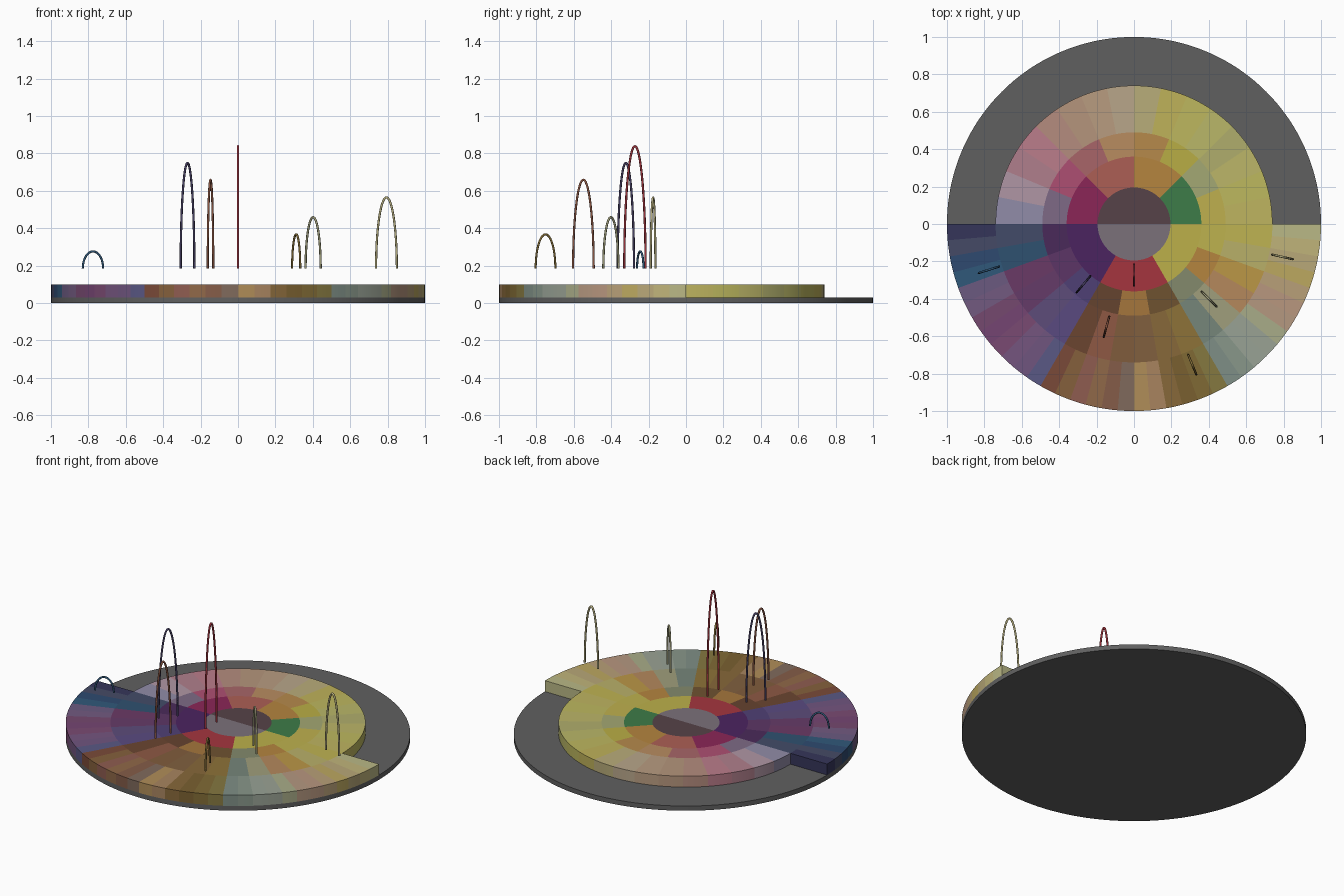
import bpy
from math import radians, cos, sin, pi, ceil

if "Cube" in bpy.data.objects:
    bpy.data.objects.remove(bpy.data.objects["Cube"])

BASE_TOP, TILE_TOP = 0.03, 0.10
R = [0.0, 0.195, 0.36, 0.49, 0.74, 1.0]
materials = {}


def material(hex_colour):
    if hex_colour not in materials:
        m = bpy.data.materials.new("colour_" + hex_colour)
        rgb = [int(hex_colour[i:i + 2], 16) / 255 for i in (0, 2, 4)]
        lin = [c / 12.92 if c <= 0.04045 else ((c + 0.055) / 1.055) ** 2.4 for c in rgb]
        m.diffuse_color = (*lin, 1)
        m.use_nodes = True
        m.node_tree.nodes["Principled BSDF"].inputs["Base Color"].default_value = m.diffuse_color
        materials[hex_colour] = m
    return materials[hex_colour]


def arc(r, a0, a1):
    n = max(3, ceil(abs(a1 - a0) / 1.25))
    return [(r * cos(radians(a0 + (a1 - a0) * i / n)),
             r * sin(radians(a0 + (a1 - a0) * i / n))) for i in range(n + 1)]


def prism(name, outline, z0, z1, colour):
    n = len(outline)
    verts = [(x, y, z) for z in (z0, z1) for x, y in outline]
    faces = [list(range(n))[::-1], list(range(n, 2 * n))]
    faces += [[i, (i + 1) % n, n + (i + 1) % n, n + i] for i in range(n)]
    mesh = bpy.data.meshes.new(name)
    mesh.from_pydata(verts, [], faces)
    mesh.shade_smooth()
    mesh.set_sharp_from_angle(angle=radians(30))
    mesh.materials.append(material(colour))
    obj = bpy.data.objects.new(name, mesh)
    bpy.context.collection.objects.link(obj)
    return obj


def tiles(name, ring, start, colours):
    """Equal tiles filling the half ring that begins at the start angle."""
    step = 180 / len(colours)
    for i, colour in enumerate(colours):
        a0, a1 = start + i * step, start + (i + 1) * step
        outline = arc(R[ring + 1], a0, a1)
        if R[ring] > 0:
            outline += arc(R[ring], a1, a0)
        prism(f"{name}_{i + 1}", outline, BASE_TOP, TILE_TOP, colour)


def arch(name, r, angle, top, colour):
    """Thin half-ellipse hoop standing in a radial plane."""
    tube, foot, half = 0.006, 0.185, 0.057
    curve = bpy.data.curves.new(name, 'CURVE')
    curve.dimensions = '3D'
    curve.bevel_depth = tube
    curve.bevel_resolution = 2
    curve.use_fill_caps = True
    n = 40
    spline = curve.splines.new('POLY')
    spline.points.add(n)
    a = radians(angle)
    for i, p in enumerate(spline.points):
        t = pi * i / n
        d = r + half * cos(t)
        p.co = (d * cos(a), d * sin(a), foot + (top - tube - foot) * sin(t), 1)
    curve.materials.append(material(colour))
    obj = bpy.data.objects.new(name, curve)
    bpy.context.collection.objects.link(obj)


# Round base plate
prism("base_plate", arc(1.0, 0, 360)[:-1], 0, BASE_TOP, "606060")

# Two half discs at the centre
tiles("centre_back", 0, 0, ["564248"])
tiles("centre_front", 0, 180, ["7b717a"])

# Back half: three rings, counterclockwise from +x
tiles("back_inner_tile", 1, 0, "3d7c48 b5853f ac5f55 8b2657".split())
tiles("back_middle_tile", 2, 0,
      "bfb04e a4a873 b9ae45 b68a4b b88c60 a86568 ae4f72 7e6a86".split())
tiles("back_outer_tile", 3, 0,
      "bfb560 bdb85f bcb668 b0ae6c bab768 bdb75f bfb25a b9ad7a "
      "b8a68a b89c80 b5957c b58c7e bb7d8b b07f8c b096a5 918ca8".split())

# Front half: four rings, counterclockwise from -x
tiles("front_inner_tile", 1, 180, "4b2360 a5353f bcb04a".split())
tiles("front_middle_tile", 2, 180,
      "4a2a5a 5c3566 4f4075 65432f a5763c 6e5230 838a6c b5853f bdb24e".split())
tiles("front_outer_tile", 3, 180,
      "424b68 2f5170 6a3a66 653b68 5d4c7a 5a4a80 6b4530 8e5844 805c3c "
      "81603f 87683a 8d7238 76867a a09f7c b5885c bb9746 b9b069 bfb352".split())
tiles("front_rim_tile", 4, 180,
      "35355a 454a66 2e4a70 30587a 6b5a80 725a80 75486f 754572 7a4a72 "
      "75557f 70557f 5a5885 7a4a38 85603c 8f5c50 906848 855c48 806a5c "
      "b08d58 a8845f 87683a 7a6030 806a35 857840 7f8f86 88978a 98a295 "
      "9aa294 a9ac88 b59880 b8977f b8a078 bca860 b8a878 c0b47a bab886".split())

# Floating hoops above selected tiles: radius, angle, top height, colour
for i, spec in enumerate([
        (0.273, 270, 0.845, "a5353f"), (0.42, 230, 0.755, "4a4368"),
        (0.568, 255, 0.665, "8e5844"), (0.568, 315, 0.465, "a09f7c"),
        (0.813, 197.5, 0.282, "30587a"), (0.813, 292.5, 0.373, "806a35"),
        (0.813, 347.5, 0.57, "b8b080")]):
    arch(f"hoop_{i + 1}", *spec)
